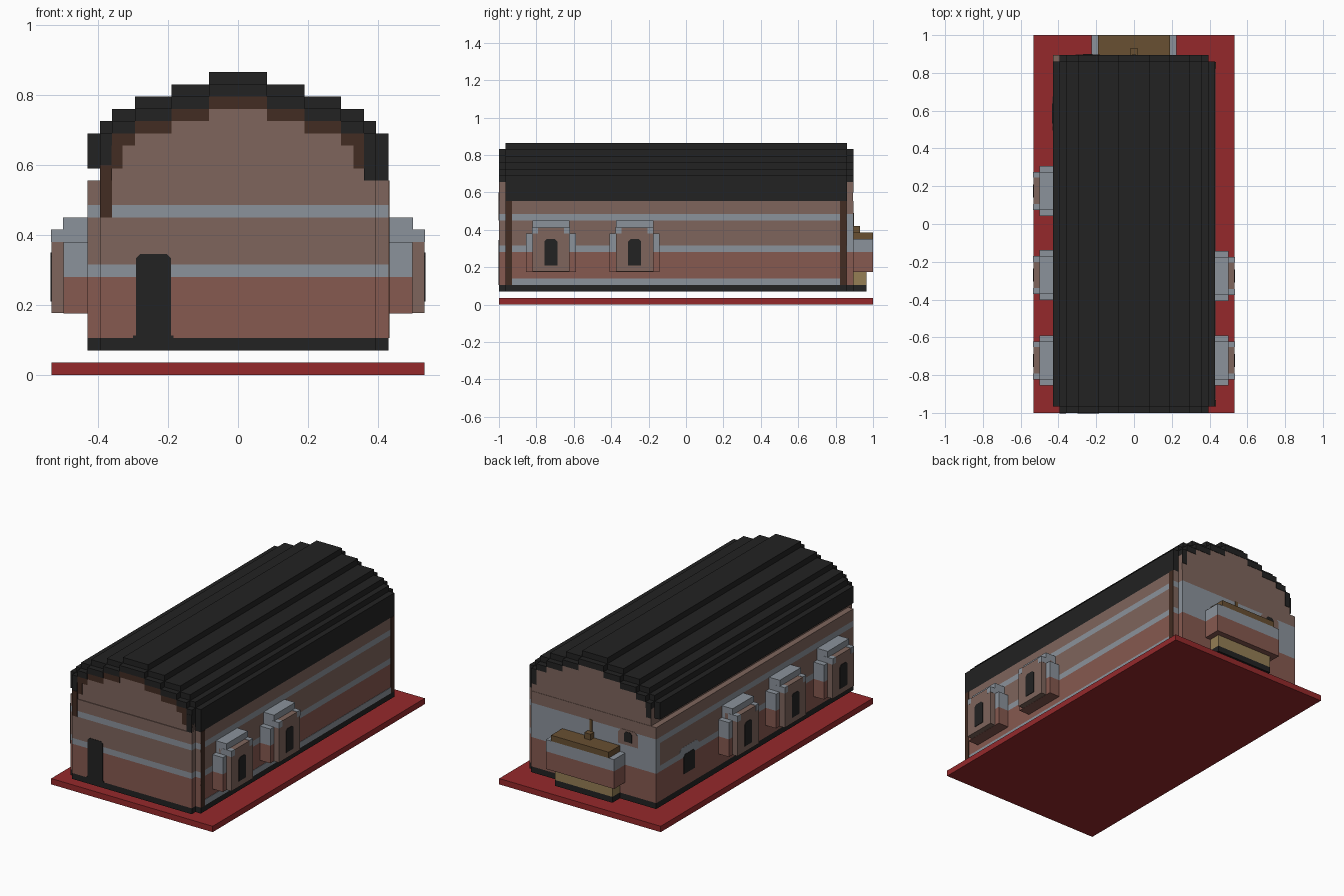
import bpy, bmesh

if "Cube" in bpy.data.objects:
    bpy.data.objects.remove(bpy.data.objects["Cube"])


def material(name, r, g, b):
    m = bpy.data.materials.new(name)
    m.use_nodes = True
    m.diffuse_color = (r, g, b, 1)
    m.node_tree.nodes["Principled BSDF"].inputs["Base Color"].default_value = (r, g, b, 1)
    return m


RED = material("ground red", .30, .022, .024)
BLACK = material("charcoal", .016, .016, .016)
TAN = material("tan wall", .21, .13, .107)
BRICK = material("brick red", .24, .10, .08)
GREY = material("stone grey", .26, .29, .33)
BROWN = material("dark timber", .054, .025, .016)
GOLD = material("bronze wood", .14, .08, .032)
PALE = material("pale gold", .30, .21, .09)


def prism(name, pts, axis, a, b, mat):
    """Extrude a closed outline along x or y from a to b."""
    def place(p, d):
        return (d, p[0], p[1]) if axis == "x" else (p[0], d, p[1])
    bm = bmesh.new()
    near = [bm.verts.new(place(p, a)) for p in pts]
    far = [bm.verts.new(place(p, b)) for p in pts]
    bm.faces.new(near)
    bm.faces.new(far[::-1])
    for i in range(len(pts)):
        j = (i + 1) % len(pts)
        bm.faces.new((near[j], near[i], far[i], far[j]))
    bmesh.ops.recalc_face_normals(bm, faces=bm.faces)
    me = bpy.data.meshes.new(name)
    bm.to_mesh(me)
    bm.free()
    me.materials.append(mat)
    ob = bpy.data.objects.new(name, me)
    bpy.context.collection.objects.link(ob)
    return ob


def box(name, x, y, z, mat):
    rect = [(x[0], z[0]), (x[1], z[0]), (x[1], z[1]), (x[0], z[1])]
    return prism(name, rect, "y", y[0], y[1], mat)


def arch(c, half, z0, z1, cut=.012):
    """Opening outline with clipped top corners."""
    return [(c - half, z0), (c + half, z0), (c + half, z1 - cut), (c + half - cut, z1),
            (c - half + cut, z1), (c - half, z1 - cut)]


def stair(steps):
    """Symmetric stepped outline, running from left to right."""
    right, prev = [], None
    for x, z in steps:
        if prev is not None:
            right.append((prev, z))
        right.append((x, z))
        prev = x
    return [(-x, z) for x, z in reversed(right)] + right


# Ground slab and black footing
box("ground_slab", (-.533, .533), (-1, 1), (0, .035), RED)
box("footing", (-.43, .43), (-.965, .86), (.07, .105), BLACK)
box("front_footing", (-.395, .395), (-1, -.965), (.07, .105), BLACK)
box("back_footing", (-.43, .395), (.86, .895), (.07, .105), BLACK)

# Banded walls
levels = [.105, .28, .315, .45, .485, .555]
for i, mat in enumerate([BRICK, GREY, TAN, GREY, TAN]):
    z = (levels[i], levels[i + 1])
    box("wall_band", (-.43, .43), (-.965, .86), z, mat)
    box("front_wall_band", (-.395, .395), (-1, -.965), z, mat)
    box("back_wall_band", (-.43, .395), (.86, .895), z, GREY if mat is TAN and i == 2 else mat)

# Stepped gable, timber rib and barrel roof
X = [.083, .19, .295, .36, .395, .43]
TOP = [.865, .83, .795, .76, .725, .69]
LOW = [.795, .76, .725, .69, .655, .59]
under = list(zip(X, LOW))
gable = stair(under[:5])
prism("gable_core", gable + [(.395, .555), (-.395, .555)], "y", -.996, .893, TAN)
rib = [(.083, .76), (.19, .725), (.295, .69), (.33, .655), (.36, .59), (.395, .555)]
prism("front_rib", gable + stair(rib)[::-1], "y", -.999, -.99, BROWN)
box("front_rib_post", (-.395, -.36), (-1.002, -.99), (.45, .6), BROWN)
prism("roof", stair(list(zip(X, TOP))) + stair(under)[::-1], "y", -.965, .86, BLACK)
for i in range(5):
    x0 = X[i - 1] if i else -X[0]
    for s in ((1, -1) if i else (1,)):
        box("roof_end_layer", sorted((s * x0, s * X[i])), (-1, .895), (LOW[i], TOP[i] - .034), BLACK)
for s in (1, -1):
    box("roof_end_eave", sorted((s * .361, s * .395)), (-1, .895), (.6, .66), BLACK)
box("right_eave", (.395, .43), (-.965, .86), (.555, .6), BLACK)
box("right_front_eave", (.36, .395), (-1.001, -.96), (.555, .66), BLACK)

# Corner posts and low stone course on the +x wall
for y in (-.965, .824):
    box("corner_post", (.425, .433), (y, y + .034), (.105, .555), BROWN)
box("stone_course", (.425, .432), (-.93, .824), (.105, .14), GREY)

# Front door
prism("front_door", arch(-.242, .05, .105, .345), "y", -1.002, -.995, BLACK)
box("door_sill", (-.3, -.185), (-1.002, -.995), (.105, .113), BLACK)


# Projecting window bays
def bay(s, c):
    def part(name, x0, x1, half, z0, z1, mat):
        box(name, sorted((s * x0, s * x1)), (c - half, c + half), (z0, z1), mat)
    part("bay_lower", .43, .499, .133, .175, .28, BRICK)
    part("bay_upper", .43, .499, .133, .28, .38, GREY)
    part("bay_cap", .43, .5, .1, .38, .45, GREY)
    part("bay_face", .45, .533, .1, .176, .413, TAN)
    for k in (-1, 1):
        y = sorted((c + k * .07, c + k * .101))
        box("bay_corner", sorted((s * .47, s * .534)), y, (.38, .415), GREY)
    prism("bay_window", arch(c, .034, .21, .35), "x", s * .53, s * .536, BLACK)


for y in (-.722, -.275):
    bay(1, y)
for y in (-.722, -.27, .175):
    bay(-1, y)

# Small openings near the back corner
prism("side_window_surround", arch(.585, .09, .28, .34, .02), "x", -.431, -.425, GREY)
prism("side_window", arch(.585, .052, .18, .295), "x", -.433, -.425, BLACK)
prism("back_window_surround", arch(-.245, .065, .4, .49, .02), "y", .89, .897, TAN)
prism("back_window", arch(-.245, .026, .42, .48), "y", .89, .899, BLACK)

# Balcony on the back
box("balcony_footing", (-.19, .19), (.89, .965), (.07, .105), BLACK)
box("balcony_base", (-.19, .19), (.89, .965), (.105, .175), PALE)
box("balcony_lower", (-.225, .225), (.89, 1), (.175, .28), BRICK)
box("balcony_upper", (-.225, .225), (.89, 1), (.28, .35), GREY)
box("balcony_top", (-.19, .19), (.89, 1), (.35, .385), GOLD)
box("balcony_knob", (-.02, .02), (.89, .93), (.385, .42), GOLD)
box("balcony_spike", (-.009, .009), (.89, .899), (.42, .49), GOLD)
